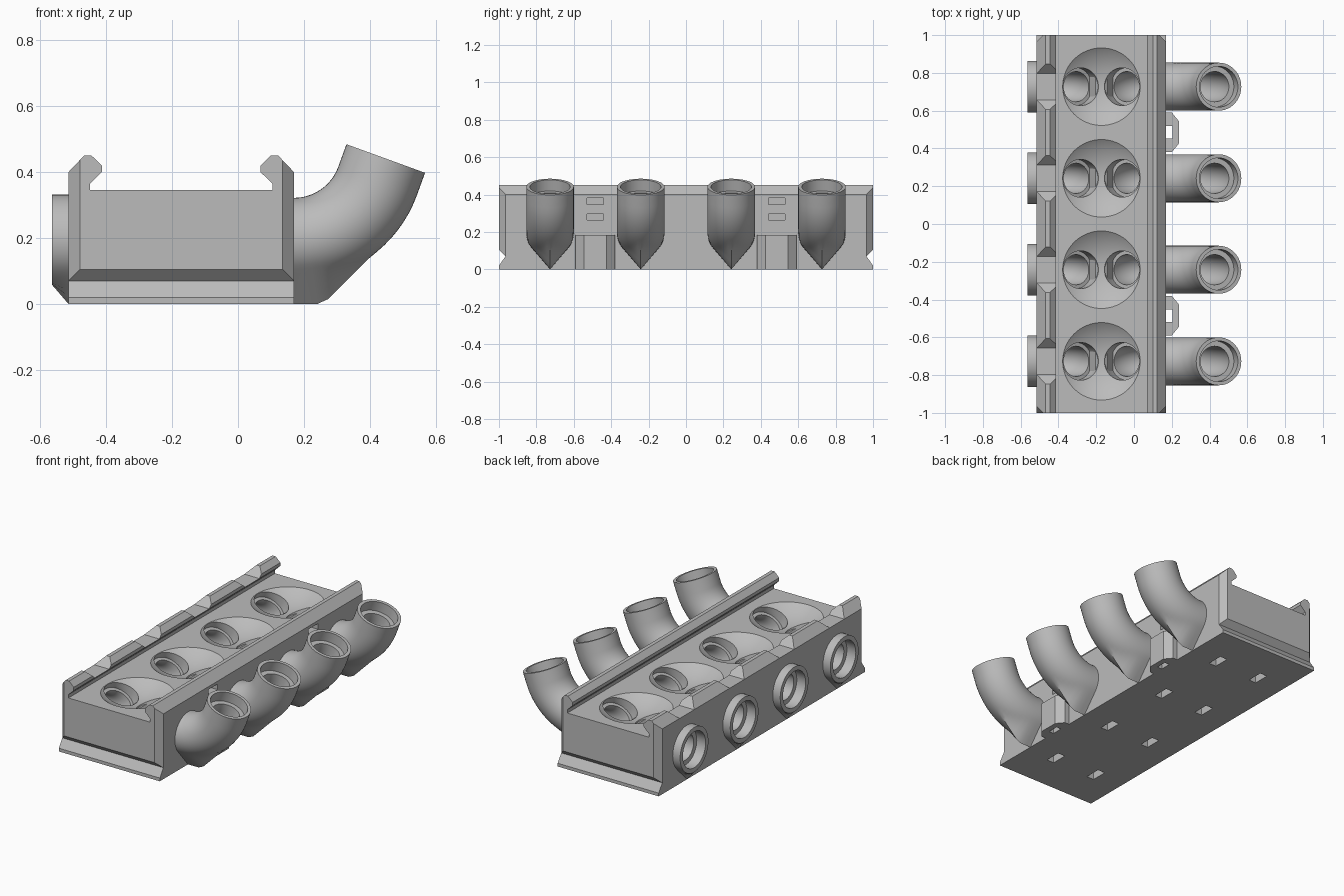
import bpy, bmesh
from math import sin, cos, acos, radians, pi
from mathutils import Vector

if "Cube" in bpy.data.objects:
    bpy.data.objects.remove(bpy.data.objects["Cube"])

grey = bpy.data.materials.new("plain_grey")
grey.use_nodes = True
GREY = (0.5, 0.5, 0.5, 1)
grey.diffuse_color = GREY
grey.node_tree.nodes["Principled BSDF"].inputs["Base Color"].default_value = GREY

MID = -0.1725                       # centre line of the block in x
ROWS = [-0.727, -0.242, 0.242, 0.727]
CLIPS = [-0.485, 0.485]
CZ = 0.195                          # height of the pipe axis
R = 0.127


def make(name, bm):
    bmesh.ops.recalc_face_normals(bm, faces=bm.faces)
    mesh = bpy.data.meshes.new(name)
    bm.to_mesh(mesh)
    bm.free()
    mesh.materials.append(grey)
    ob = bpy.data.objects.new(name, mesh)
    bpy.context.collection.objects.link(ob)
    return ob


def prism(bm, pts, axis, lo, hi):
    """Extrude a 2D outline along the given axis."""
    def at(p, d):
        c = list(p)
        c.insert(axis, d)
        return bm.verts.new(c)
    a, b = [at(p, lo) for p in pts], [at(p, hi) for p in pts]
    bm.faces.new(a)
    bm.faces.new(b[::-1])
    for i in range(len(pts)):
        j = (i + 1) % len(pts)
        bm.faces.new((a[i], b[i], b[j], a[j]))


def box(bm, x, y, z):
    prism(bm, [(x[0], y[0]), (x[1], y[0]), (x[1], y[1]), (x[0], y[1])], 2, *z)


def slice_off(bm, co, no):
    geom = bm.verts[:] + bm.edges[:] + bm.faces[:]
    cut = bmesh.ops.bisect_plane(bm, geom=geom, plane_co=co, plane_no=no, clear_outer=True)
    edges = [e for e in cut["geom_cut"] if isinstance(e, bmesh.types.BMEdge)]
    bmesh.ops.contextual_create(bm, geom=edges)


def sweep(bm, path, y, flip=False, n=48):
    """Closed tube through rings (x, z, angle, radius, tip); tip > radius gives a teardrop."""
    rings = []
    for x, z, t, r, tip in path:
        ring = []
        for k in range(n):
            a = 2 * pi * k / n
            b = min(a, 2 * pi - a)
            rho = r
            if tip > r and b < acos(r / tip):
                rho = r / cos(acos(r / tip) - b)
            px = x + sin(t) * rho * cos(a)
            ring.append(bm.verts.new((2 * MID - px if flip else px, y + rho * sin(a),
                                      max(z - cos(t) * rho * cos(a), 0))))
        rings.append(ring)
    for p, q in zip(rings, rings[1:]):
        for k in range(n):
            j = (k + 1) % n
            bm.faces.new((p[k], p[j], q[j], q[k]))
    bm.faces.new(rings[0])
    bm.faces.new(rings[-1][::-1])


def boolean(ob, other, op="DIFFERENCE", keep=False):
    mod = ob.modifiers.new("cut", "BOOLEAN")
    mod.operation, mod.solver, mod.object = op, "EXACT", other
    bpy.context.view_layer.objects.active = ob
    bpy.ops.object.modifier_apply(modifier=mod.name)
    if not keep:
        bpy.data.objects.remove(other)


def arc(x, z, rad, t0, t1, n):
    """Points (x, z, angle) on a bend whose centre is at x, z."""
    for i in range(n + 1):
        t = radians(t0 + (t1 - t0) * i / n)
        yield x + rad * sin(t), z - rad * cos(t), t


# Upper block with hooked rails, its corners and lower ends bevelled
half = [(0.3425, 0.07), (0.3425, 0.40), (0.295, 0.45), (0.272, 0.45),
        (0.241, 0.42), (0.241, 0.40), (0.277, 0.365), (0.277, 0.345)]
outline = [(MID + x, z) for x, z in half] + [(MID - x, z) for x, z in reversed(half)]
bm = bmesh.new()
prism(bm, outline, 1, -1, 1)
for sy in (-1, 1):
    slice_off(bm, (0, sy, 0.105), (0, sy, -1))
    for sx in (-1, 1):
        # the rail ends are open shapes, so the slices are capped per loop
        geom = bm.verts[:] + bm.edges[:] + bm.faces[:]
        cut = bmesh.ops.bisect_plane(bm, geom=geom, plane_co=(MID + sx * 0.3075, sy, 0),
                                     plane_no=(sx, sy, 0), clear_outer=True)
        bmesh.ops.holes_fill(bm, edges=[e for e in bm.edges if e.is_boundary])
block = make("manifold_block", bm)

# Base flange
bm = bmesh.new()
prism(bm, [(-1, 0), (1, 0), (1, 0.02), (0.965, 0.07), (-0.965, 0.07), (-1, 0.02)],
      0, MID - 0.3425, MID + 0.3425)
boolean(block, make("base_flange", bm), "UNION")

# Notches in the left rail, slots below, strap windows at the side
bm = bmesh.new()
for y in ROWS:
    prism(bm, [(y - 0.07, 0.40), (y + 0.07, 0.40), (y + 0.14, 0.47), (y - 0.14, 0.47)],
          0, -0.55, -0.40)
    for x in (MID - 0.15, MID + 0.15):
        box(bm, (x - 0.025, x + 0.025), (y - 0.05, y + 0.05), (-0.02, 0.06))
for y in CLIPS:
    for z in (0.28, 0.365):
        box(bm, (0.12, 0.2), (y - 0.045, y + 0.045), (z - 0.017, z + 0.017))
boolean(block, make("notch_cutter", bm))

# Shallow round bowls in the top
bm = bmesh.new()
for y in ROWS:
    part = bmesh.new()
    bmesh.ops.create_uvsphere(part, u_segments=64, v_segments=64, radius=0.336)
    bmesh.ops.translate(part, verts=part.verts, vec=(MID, y, 0.611))
    slice_off(part, (0, 0, 0.36), (0, 0, 1))
    tmp = bpy.data.meshes.new("bowl")
    part.to_mesh(tmp)
    part.free()
    bm.from_mesh(tmp)
    bpy.data.meshes.remove(tmp)
boolean(block, make("bowl_cutter", bm))

# Bores from the bowls to the pipes
tilt = radians(70)
up = Vector((cos(tilt), sin(tilt)))
bend = list(arc(0.077, CZ + 0.14, 0.14, -70, 0, 10))
inlet = [(bend[0][0] - 0.05 * up.x, bend[0][1] + 0.05 * up.y, -tilt, 0.1, 0)]
inlet += [(*p, 0.1, 0) for p in bend[:3]] + [(*p, 0.08, 0) for p in bend[2:]]
elbow = list(arc(0.17, CZ + 0.27, 0.27, 0, 70, 16))
ex, ez, _ = elbow[-1]


def along(s):
    return ex + s * up.x, ez + s * up.y, tilt


right_path = inlet + [(*p, 0.08, 0) for p in elbow]
right_path += [(*along(0.01), 0.08, 0), (*along(0.01), 0.108, 0), (*along(0.12), 0.108, 0)]
left_path = inlet + [(0.16, CZ, 0, 0.08, 0), (0.16, CZ, 0, 0.11, 0), (0.26, CZ, 0, 0.11, 0)]
bores = []
for name, path, flip in (("right_bore", right_path, False), ("left_bore", left_path, True)):
    bm = bmesh.new()
    for y in ROWS:
        sweep(bm, path, y, flip)
    bores.append(make(name, bm))
    boolean(block, bores[-1], keep=True)

# Upturned pipes with a keel underneath that rises at 45 degrees
outer = [(0.15, CZ, 0, R, CZ)]
for x, z, t in elbow:
    d = min((CZ + 0.27) / cos(t), (0.26 + CZ + 0.10) / (sin(t) + cos(t)))
    outer.append((x, z, t, R, d - 0.27 if t < 0.78 else 0))
outer.append((*along(0.073), R, 0))
bm = bmesh.new()
for y in ROWS:
    sweep(bm, outer, y)
pipes = make("elbow_pipes", bm)
boolean(pipes, bores[0])

# Short round ports on the other side
bm = bmesh.new()
for y in ROWS:
    sweep(bm, [(0.15, CZ, 0, 0.137, CZ), (0.17, CZ, 0, 0.137, CZ), (0.22, CZ, 0, 0.137, 0)], y, True)
ports = make("side_ports", bm)
boolean(ports, bores[1])

# Sloped dividers between each pair of bores
bm = bmesh.new()
for y in ROWS:
    prism(bm, [(MID - 0.115, 0.11), (MID + 0.115, 0.11), (MID + 0.03, 0.268), (MID - 0.03, 0.268)],
          1, y - 0.06, y + 0.06)
dividers = make("bore_dividers", bm)

# Strap clips between the pipes
bm = bmesh.new()
for y in CLIPS:
    prism(bm, [(0.16, y - 0.105), (0.2, y - 0.105), (0.237, y - 0.06),
               (0.237, y + 0.06), (0.2, y + 0.105), (0.16, y + 0.105)], 2, 0, 0.185)
clips = make("strap_clips", bm)
bm = bmesh.new()
for y in CLIPS:
    box(bm, (0.15, 0.203), (y - 0.033, y + 0.033), (-0.05, 0.25))
boolean(clips, make("clip_cutter", bm))

for ob in (block, pipes, ports, dividers, clips):
    bpy.ops.object.select_all(action="DESELECT")
    ob.select_set(True)
    bpy.context.view_layer.objects.active = ob
    bpy.ops.object.shade_smooth_by_angle(angle=radians(32))
